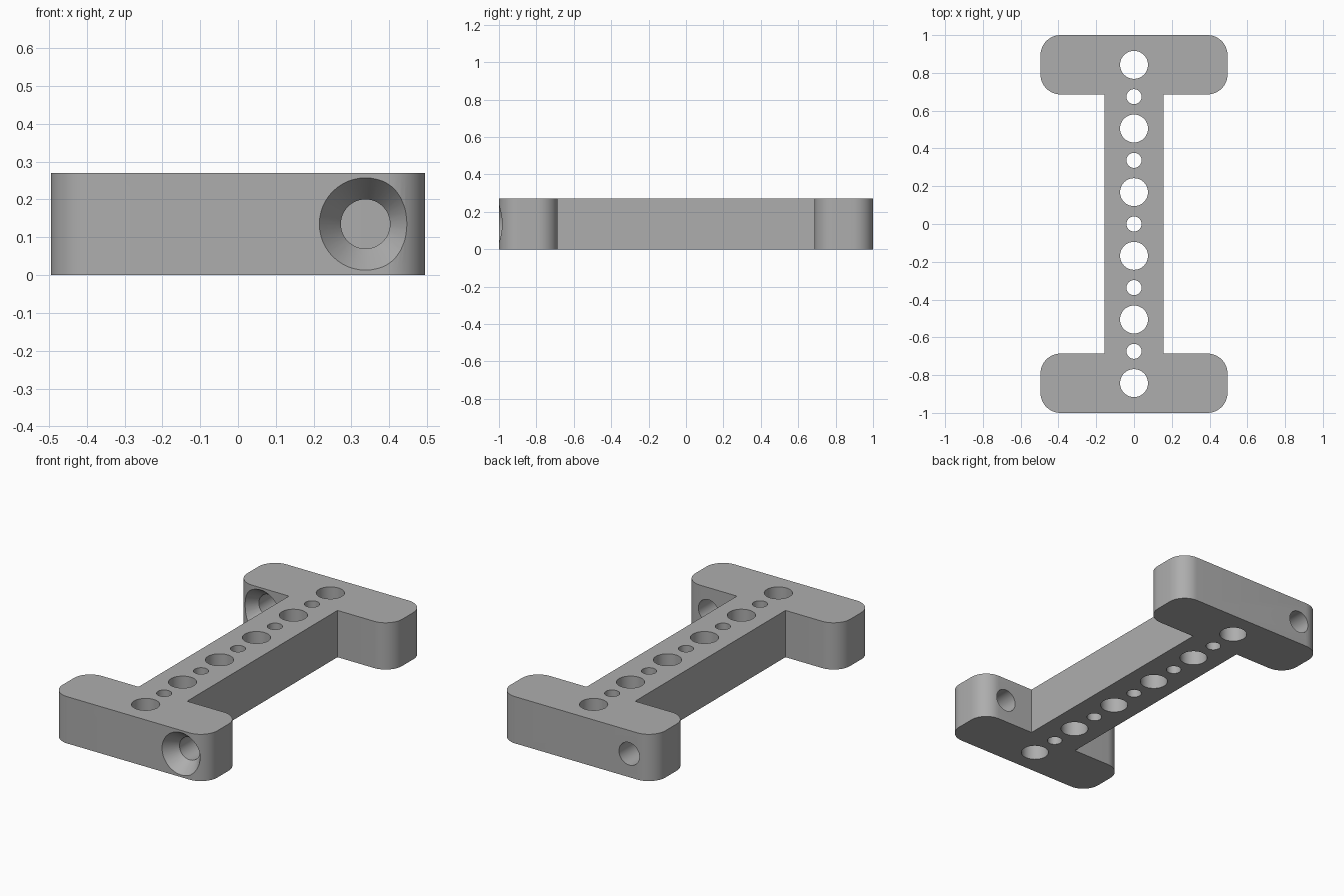
import bpy, bmesh, math
from mathutils import Matrix, Vector

HEIGHT = 0.27
HALF_LENGTH, HALF_WIDTH = 1.0, 0.495
WEB, INNER = 0.155, 0.686          # half width of the web, inner face of the end bars
PITCH = 0.1685                     # spacing of the vertical holes
BOLT_X = 0.337

cube = bpy.data.objects.get("Cube")
if cube:
    bpy.data.objects.remove(cube, do_unlink=True)

grey = bpy.data.materials.new("plain grey")
grey.use_nodes = True
colour = (0.42, 0.42, 0.42, 1)
grey.diffuse_color = colour
grey.node_tree.nodes["Principled BSDF"].inputs["Base Color"].default_value = colour


def make_object(name, bm):
    bmesh.ops.recalc_face_normals(bm, faces=bm.faces)
    mesh = bpy.data.meshes.new(name)
    bm.to_mesh(mesh)
    bm.free()
    mesh.materials.append(grey)
    obj = bpy.data.objects.new(name, mesh)
    bpy.context.collection.objects.link(obj)
    return obj


def add_bore(bm, profile, matrix):
    """Turn a (radius, height) profile around z, then place it."""
    verts = [bm.verts.new((r, 0, h)) for r, h in profile]
    edges = [bm.edges.new(pair) for pair in zip(verts, verts[1:])]
    geom = bmesh.ops.spin(bm, geom=verts + edges, axis=(0, 0, 1), cent=(0, 0, 0),
                          angle=math.tau, steps=48, use_merge=True)
    new = {v for v in bm.verts if not v.tag}
    bmesh.ops.remove_doubles(bm, verts=list(new), dist=1e-5)
    new = [v for v in bm.verts if not v.tag]
    bmesh.ops.transform(bm, matrix=matrix, verts=new)
    for v in new:
        v.tag = True


# I-shaped body: extruded outline with rounded outer corners
quarter = [(WEB, INNER), (HALF_WIDTH, INNER), (HALF_WIDTH, HALF_LENGTH)]
right_side = [(x, -y) for x, y in reversed(quarter)] + quarter
outline = right_side + [(-x, y) for x, y in reversed(right_side)]
bm = bmesh.new()
base = bm.faces.new([bm.verts.new((x, y, 0)) for x, y in outline])
top = bmesh.ops.extrude_face_region(bm, geom=[base])["geom"]
bmesh.ops.translate(bm, vec=(0, 0, HEIGHT),
                    verts=[v for v in top if isinstance(v, bmesh.types.BMVert)])
corners = [e for e in bm.edges
           if abs(e.verts[0].co.z - e.verts[1].co.z) > 0.1 and abs(e.verts[0].co.x) > 0.4]
bmesh.ops.bevel(bm, geom=corners, offset=0.106, segments=12, profile=0.5, affect='EDGES')
body = make_object("bracket_body", bm)

# Cutter: row of alternating large and small vertical holes
bm = bmesh.new()
for i in range(-5, 6):
    r = 0.074 if i % 2 else 0.04
    add_bore(bm, [(0, -0.1), (r, -0.1), (r, HEIGHT + 0.1), (0, HEIGHT + 0.1)],
             Matrix.Translation((0, i * PITCH, 0)))

# Cutter: countersunk bolt holes, both opening towards the front
bolt, sink, depth, out = 0.065, 0.122, 0.078, 0.04
flare = sink + (sink - bolt) * out / depth
for x, y in ((BOLT_X, -HALF_LENGTH), (-BOLT_X, INNER)):
    add_bore(bm, [(0, -out), (flare, -out), (bolt, depth), (bolt, 0.4), (0, 0.4)],
             Matrix.Translation((x, y, HEIGHT / 2)) @ Matrix.Rotation(-math.pi / 2, 4, 'X'))
cutter = make_object("hole_cutter", bm)
cutter.hide_render = True

# Cut the holes, then drop the cutter
mod = body.modifiers.new("holes", 'BOOLEAN')
mod.operation, mod.solver, mod.object = 'DIFFERENCE', 'EXACT', cutter
bpy.ops.object.select_all(action='DESELECT')
body.select_set(True)
bpy.context.view_layer.objects.active = body
bpy.ops.object.modifier_apply(modifier=mod.name)
bpy.data.objects.remove(cutter, do_unlink=True)
bpy.ops.object.shade_smooth_by_angle(angle=math.radians(25))
